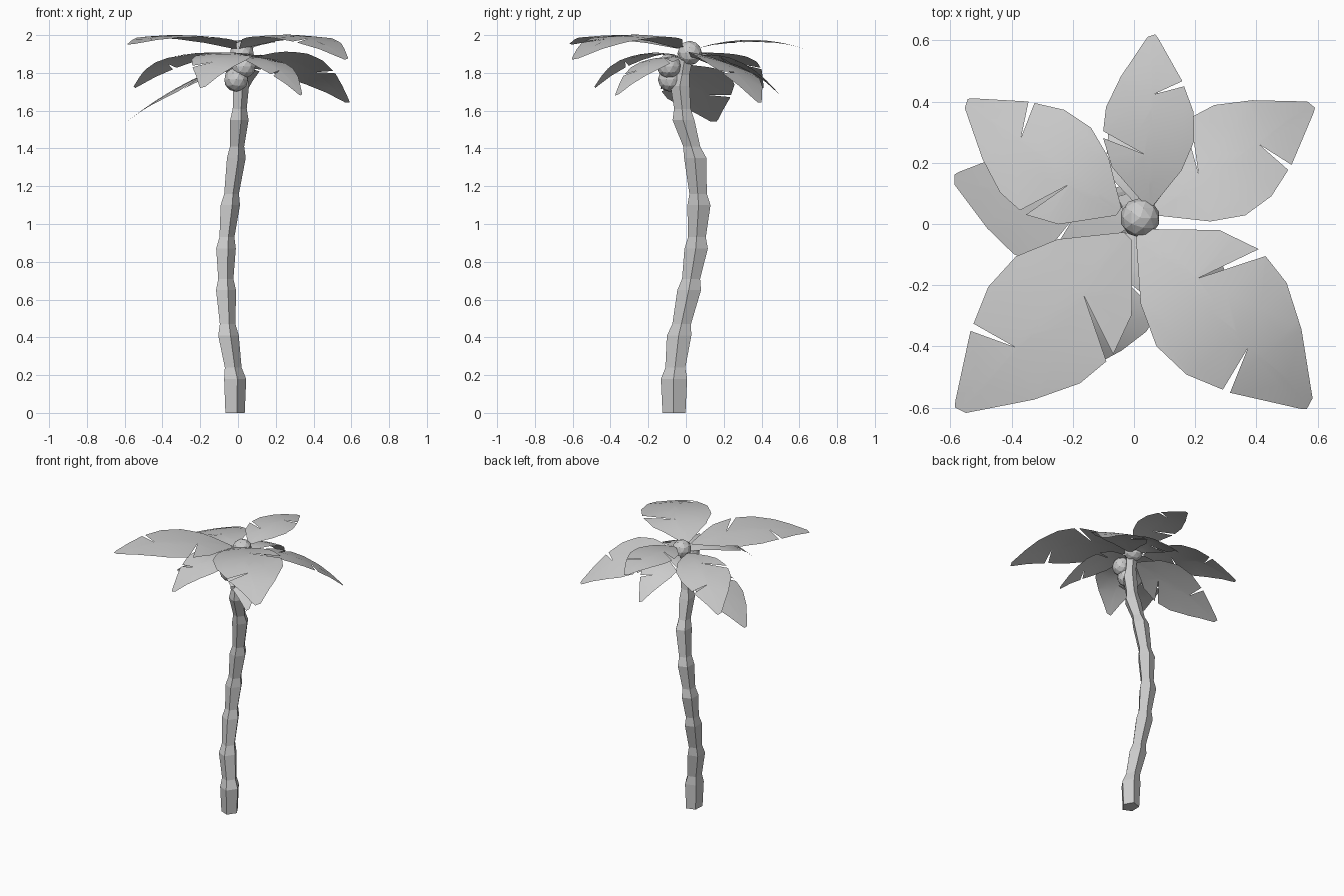
import bpy, bmesh, math
from mathutils import Vector

if "Cube" in bpy.data.objects:
    bpy.data.objects.remove(bpy.data.objects["Cube"])


def make_object(name, bm, smooth=False):
    for f in bm.faces:
        f.smooth = smooth
    mesh = bpy.data.meshes.new(name)
    bm.to_mesh(mesh)
    bm.free()
    obj = bpy.data.objects.new(name, mesh)
    bpy.context.collection.objects.link(obj)
    return obj


# Trunk: five-sided stacked segments, each widening upward to a lip
# (x, y, z, radius) at the lip of each segment
LIPS = [(-.02, -.062, .18, .073), (-.055, -.035, .41, .068), (-.068, .018, .65, .066),
        (-.068, .055, .87, .065), (-.045, .07, 1.10, .064), (-.013, .05, 1.35, .062),
        (.003, -.012, 1.55, .061), (.012, -.03, 1.73, .053), (.02, 0, 1.9, .045)]
rings = [(-.02, -.062, 0, .064)]
for i, (x, y, z, r) in enumerate(LIPS):
    rings.append((x, y, z, r))
    if i + 1 < len(LIPS):
        nxt = LIPS[i + 1]
        f = .06 / (nxt[2] - z)
        rings.append((x + (nxt[0] - x) * f, y + (nxt[1] - y) * f, z + .06, r * .76))
bm = bmesh.new()
loops = []
for x, y, z, r in rings:
    angles = [math.radians(-75 + 72 * k) for k in range(5)]
    loops.append([bm.verts.new((x + .87 * r * math.cos(a), y + r * math.sin(a), z)) for a in angles])
for a, b in zip(loops, loops[1:]):
    for k in range(5):
        n = (k + 1) % 5
        bm.faces.new((a[k], a[n], b[n], b[k]))
bm.faces.new(loops[0][::-1])
bm.faces.new(loops[-1])
make_object("trunk", bm)

# Leaf outline: (position along leaf, sideways fraction), with two torn notches
OUTLINE = [(0, -.08), (.21, -.67), (.38, -.92), (.55, -.9), (.70, -.69), (.65, -.05),
           (.73, -.65), (.98, -.12), (1, -.06), (.985, .1), (.75, .65), (.57, .95),
           (.43, 1), (.30, .13), (.39, 1), (.22, .8), (0, .08)]


def leaf(name, base, tip, half_width, arch, roll=0):
    base, tip = Vector(base), Vector(tip)
    heading = (tip - base)
    heading.z = 0
    heading.normalize()
    side = Vector((-heading.y, heading.x, roll))
    bm = bmesh.new()
    face = bm.faces.new([bm.verts.new((t, w, 0)) for t, w in OUTLINE])
    face.normal_update()
    bmesh.ops.triangulate(bm, faces=[face])
    cuts = [((k / 7, 0, 0), (1, 0, 0)) for k in range(1, 7)] + [((0, 0, 0), (0, 1, 0))]
    for co, no in cuts:
        bmesh.ops.bisect_plane(bm, geom=bm.verts[:] + bm.edges[:] + bm.faces[:],
                               plane_co=co, plane_no=no)
    for v in bm.verts:
        t, w = v.co.x, v.co.y
        v.co = base.lerp(tip, t) + side * (w * half_width)
        v.co.z += arch * 4 * t * (1 - t) - .012 * w * w
    make_object(name, bm, smooth=True)


leaf("leaf_front_right", (.02, -.03, 1.93), (.575, -.595, 1.87), .24, .1)
leaf("leaf_front_left", (-.02, -.04, 1.93), (-.575, -.61, 1.95), .235, .06)
leaf("leaf_back", (.05, .06, 1.93), (.06, .62, 1.93), .155, .045)
leaf("leaf_back_right", (.07, .04, 1.88), (.585, .39, 1.64), .19, .085, -.25)
leaf("leaf_back_left", (-.05, .04, 1.9), (-.55, .4, 1.72), .185, .07)
leaf("leaf_left_low", (-.02, 0, 1.84), (-.59, .15, 1.54), .2, .04, -.18)
leaf("leaf_front_low", (0, -.03, 1.88), (-.19, -.485, 1.72), .17, .09)
leaf("leaf_front_right_low", (.02, -.02, 1.88), (.335, -.37, 1.68), .13, .07)
leaf("leaf_back_low", (.04, .04, 1.88), (.03, .49, 1.69), .125, .08, -.1)

# Coconuts clustered under the crown
for i, co in enumerate([(.02, .02, 1.905), (.03, -.09, 1.835), (-.01, -.085, 1.765)]):
    bm = bmesh.new()
    bmesh.ops.create_icosphere(bm, subdivisions=2, radius=.065)
    bmesh.ops.translate(bm, verts=bm.verts[:], vec=co)
    make_object(f"coconut_{i + 1}", bm)
